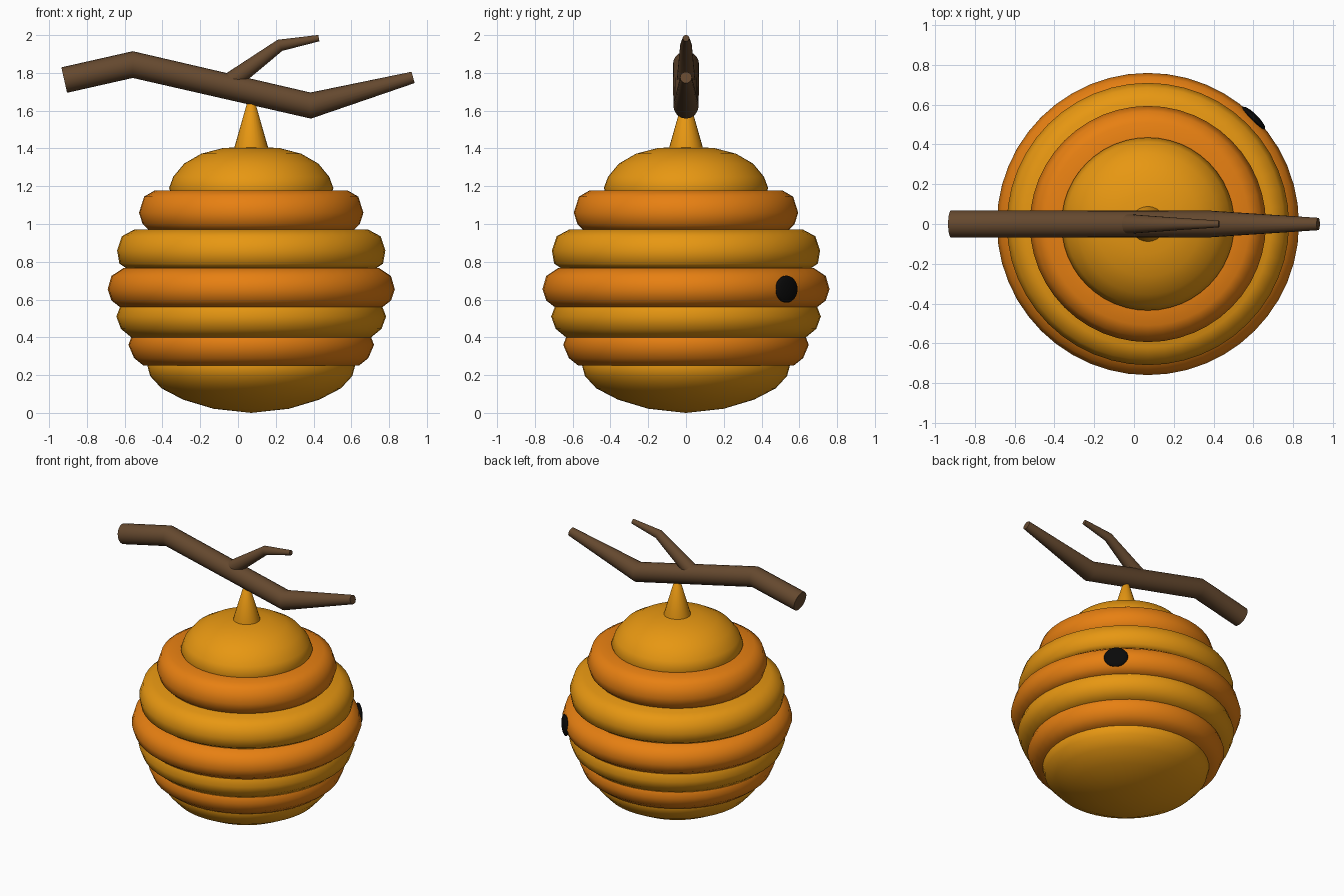
import bpy, bmesh
from math import sin, cos, pi, radians
from mathutils import Vector

if "Cube" in bpy.data.objects:
    bpy.data.objects.remove(bpy.data.objects["Cube"])

CX = 0.07  # hive axis


def material(name, rgb):
    m = bpy.data.materials.new(name)
    m.diffuse_color = (*rgb, 1)
    m.use_nodes = True
    m.node_tree.nodes["Principled BSDF"].inputs["Base Color"].default_value = m.diffuse_color
    return m


honey = material("honey", (0.80, 0.31, 0.006))
amber = material("amber", (0.80, 0.215, 0.006))
bark = material("bark", (0.13, 0.066, 0.028))
black = material("black", (0.003, 0.003, 0.003))


def finish(name, bm, mat, angle=60):
    bmesh.ops.remove_doubles(bm, verts=bm.verts, dist=1e-5)
    bmesh.ops.recalc_face_normals(bm, faces=bm.faces)
    me = bpy.data.meshes.new(name)
    bm.to_mesh(me)
    bm.free()
    me.materials.append(mat)
    ob = bpy.data.objects.new(name, me)
    bpy.context.collection.objects.link(ob)
    bpy.ops.object.select_all(action='DESELECT')
    ob.select_set(True)
    bpy.context.view_layer.objects.active = ob
    bpy.ops.object.shade_smooth_by_angle(angle=radians(angle))
    return ob


def lathe(name, profile, mat, steps=48):
    """Spin an (r, z) profile round the hive axis."""
    bm = bmesh.new()
    vs = [bm.verts.new((CX + r, 0, z)) for r, z in profile]
    es = [bm.edges.new(p) for p in zip(vs, vs[1:])]
    bmesh.ops.spin(bm, geom=vs + es, cent=(CX, 0, 0), axis=(0, 0, 1),
                   angle=2 * pi, steps=steps, use_merge=True)
    return finish(name, bm, mat)


def limb(name, path, mat, n=20):
    """Tapered tube along (x, z, radius) points with mitred bends."""
    bm = bmesh.new()
    pts = [Vector((x, 0, z)) for x, z, _ in path]
    dirs = [(b - a).normalized() for a, b in zip(pts, pts[1:])]
    rings = []
    for i, p in enumerate(pts):
        d0, d1 = dirs[max(i - 1, 0)], dirs[min(i, len(dirs) - 1)]
        t = (d0 + d1).normalized()
        side, up, r = Vector((0, 1, 0)), Vector((-t.z, 0, t.x)), path[i][2]
        rings.append([bm.verts.new(p + side * (r * cos(2 * pi * k / n))
                                   + up * (r / t.dot(d0) * sin(2 * pi * k / n)))
                      for k in range(n)])
    for a, b in zip(rings, rings[1:]):
        for k in range(n):
            bm.faces.new((a[k], a[k - 1], b[k - 1], b[k]))
    bm.faces.new(rings[0])
    bm.faces.new(rings[-1])
    return finish(name, bm, mat, 40)


# Hive base and cap domes
lathe("hive_base", [(0, 0), (0.2, 0.022), (0.36, 0.07), (0.475, 0.13),
                    (0.535, 0.195), (0.55, 0.25), (0.54, 0.28)], honey)
lathe("hive_cap", [(0.42, 1.15), (0.435, 1.19), (0.413, 1.25), (0.355, 1.32),
                   (0.265, 1.372), (0.15, 1.402), (0, 1.41)], honey)

# Bulging bands, bottom to top
bands = [
    ([(0.57, 0.25), (0.62, 0.29), (0.65, 0.36), (0.635, 0.40)], amber),
    ([(0.635, 0.40), (0.69, 0.445), (0.714, 0.51), (0.695, 0.56)], honey),
    ([(0.695, 0.56), (0.74, 0.595), (0.76, 0.655), (0.74, 0.725), (0.675, 0.768)], amber),
    ([(0.665, 0.768), (0.698, 0.79), (0.71, 0.86), (0.685, 0.935), (0.62, 0.97)], honey),
    ([(0.54, 0.965), (0.575, 1.0), (0.594, 1.06), (0.567, 1.145), (0.51, 1.178)], amber),
]
for i, (outer, mat) in enumerate(bands):
    inner = 0.4
    prof = [(inner, outer[0][1])] + outer + [(inner, outer[-1][1])]
    lathe(f"hive_band_{i + 1}", prof, mat)

# Hanging stem
lathe("hive_stem", [(0.09, 1.39), (0.088, 1.41), (0.022, 1.64), (0, 1.66)], honey, 24)

# Entrance: flattened disc on the widest band
bm = bmesh.new()
bmesh.ops.create_uvsphere(bm, u_segments=24, v_segments=12, radius=1)
hole = finish("entrance", bm, black)
hole.scale = (0.022, 0.08, 0.072)
hole.rotation_euler = (0, 0, radians(45))
hole.location = (CX + 0.752 * cos(pi / 4), 0.752 * sin(pi / 4), 0.655)

# Branch and twig
limb("branch", [(-0.92, 1.762, 0.069), (-0.557, 1.844, 0.069),
                (0.385, 1.627, 0.067), (0.927, 1.776, 0.031)], bark)
limb("twig", [(-0.05, 1.745, 0.051), (0.222, 1.946, 0.031), (0.428, 1.984, 0.017)], bark)
